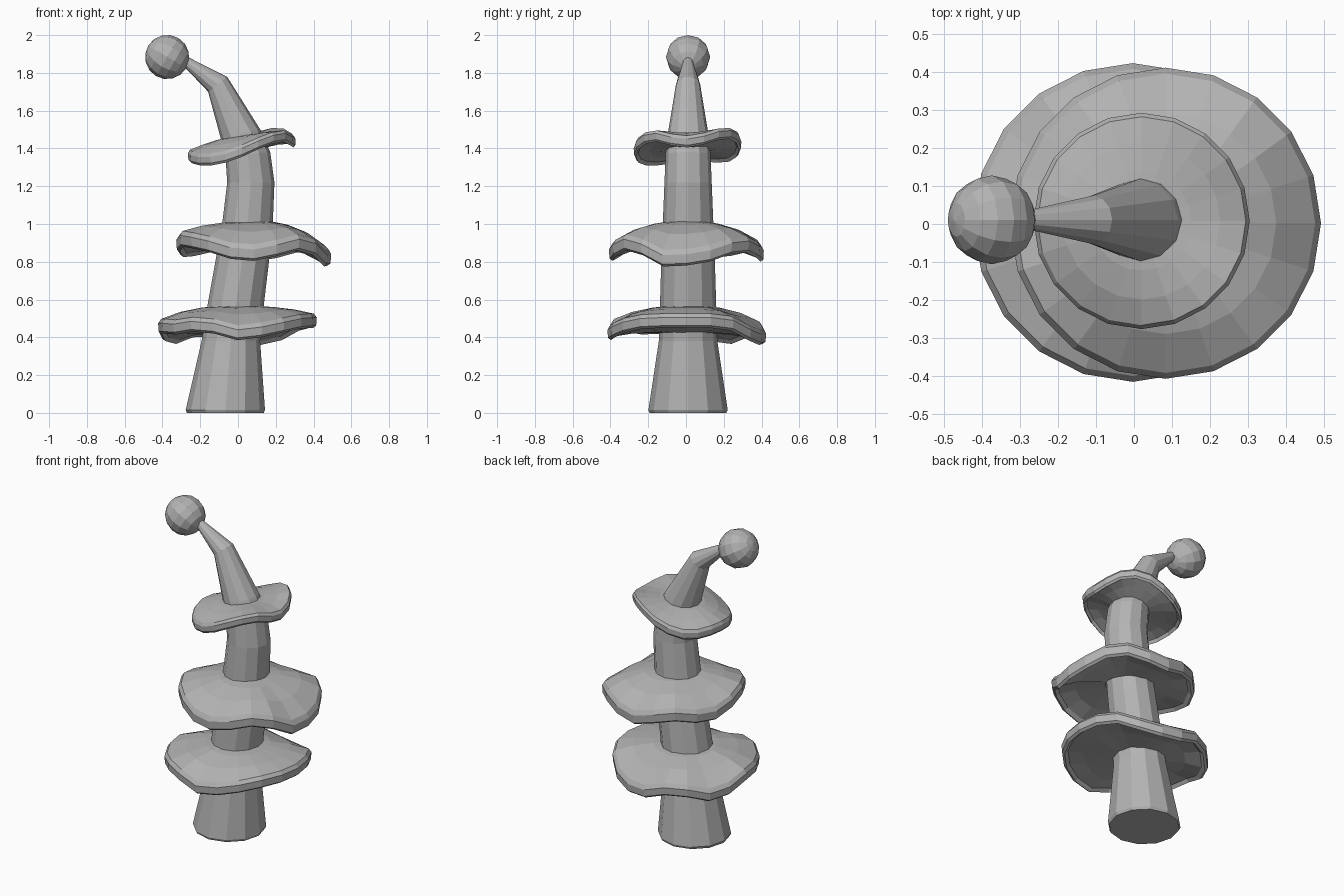
import bpy, bmesh, math
from mathutils import Vector, Matrix

if "Cube" in bpy.data.objects:
    bpy.data.objects.remove(bpy.data.objects["Cube"])

grey = bpy.data.materials.new("plain grey")
grey.diffuse_color = (0.45, 0.45, 0.45, 1)
grey.use_nodes = True
grey.node_tree.nodes["Principled BSDF"].inputs["Base Color"].default_value = grey.diffuse_color


def make_object(name, bm):
    bmesh.ops.recalc_face_normals(bm, faces=bm.faces)
    mesh = bpy.data.meshes.new(name)
    bm.to_mesh(mesh)
    bm.free()
    mesh.materials.append(grey)
    obj = bpy.data.objects.new(name, mesh)
    bpy.context.collection.objects.link(obj)
    return obj


def loft(name, rings, closed=False):
    """Skin a list of point rings; close it into a loop or cap both ends."""
    bm = bmesh.new()
    vs = [[bm.verts.new(p) for p in ring] for ring in rings]
    n = len(vs[0])
    pairs = list(zip(vs, vs[1:]))
    if closed:
        pairs.append((vs[-1], vs[0]))
    for a, b in pairs:
        for i in range(n):
            j = (i + 1) % n
            bm.faces.new((a[i], a[j], b[j], b[i]))
    if not closed:
        bm.faces.new(vs[0])
        bm.faces.new(vs[-1])
    return make_object(name, bm)


# Bent, tapering stalk: centre x, height, radius, lean in degrees
stalk = [(-0.067, 0.0, 0.203, 0), (-0.067, 0.015, 0.21, 0), (-0.038, 0.38, 0.155, 0),
         (-0.008, 0.60, 0.148, 0), (0.022, 0.80, 0.142, 0), (0.05, 1.0, 0.134, 0),
         (0.068, 1.22, 0.125, 0), (0.052, 1.37, 0.119, 5), (0.012, 1.48, 0.107, 12),
         (-0.108, 1.74, 0.064, 38), (-0.285, 1.867, 0.024, 58)]
SIDES = 12
rings = []
for x, z, r, lean in stalk:
    c, s = math.cos(math.radians(lean)), math.sin(math.radians(lean))
    ring = []
    for i in range(SIDES):
        a = 2 * math.pi * i / SIDES
        u = r * math.cos(a)
        ring.append((x + u * c, 0.011 + r * math.sin(a), z + u * s))
    rings.append(ring)
loft("stalk", rings)


def frill(name, centre, inner, outer, crown, tilt, depth, rim, height):
    """Wavy thick brim; rim lists the lower edge height around the circle."""
    # (fraction of radius, blend to rim, offset from rim edge, offset from crown)
    profile = [(0.0, 0.0, 0, 0.0), (0.25, 0.10, height, 0.0), (0.62, 0.42, height, 0.0),
               (0.95, 0.94, height, 0), (1.0, 1.0, height * 0.75, 0),
               (0.99, 1.0, 0.012, 0), (0.94, 1.0, 0.0, 0), (0.88, 0.95, 0.018, -depth),
               (0.58, 0.50, 0.03, -depth), (0.0, 0.0, 0, -depth)]
    n = len(rim)
    loops = []
    for f, blend, edge, lift in profile:
        r = inner + (outer - inner) * f
        ring = []
        for i in range(n):
            a = 2 * math.pi * i / n
            x, y = r * math.cos(a), r * math.sin(a)
            z = (crown + tilt * x + lift) * (1 - blend) + (rim[i] + edge) * blend
            ring.append((centre[0] + x, centre[1] + y, z))
        loops.append(ring)
    loft(name, loops, closed=True)


# Three frills up the stalk
frill("lower_frill", (-0.003, 0.004), 0.11, 0.42, 0.565, 0.0, 0.14,
      [.45, .45, .435, .385, .36, .365, .405, .40, .365, .38,
       .42, .42, .415, .43, .42, .385, .40, .425, .445, .45], 0.073)
frill("middle_frill", (0.083, 0.002), 0.10, 0.41, 1.012, 0.0, 0.13,
      [.78, .80, .84, .85, .82, .80, .83, .85, .83, .825,
       .855, .88, .87, .85, .815, .805, .83, .86, .835, .775], 0.08)
frill("upper_frill", (0.02, 0.008), 0.08, 0.285, 1.468, 0.13, 0.085,
      [1.405, 1.42, 1.445, 1.45, 1.43, 1.39, 1.355, 1.33, 1.325, 1.33,
       1.33, 1.32, 1.31, 1.31, 1.325, 1.355, 1.395, 1.425, 1.435, 1.415], 0.06)

# Ball at the tip, its pole lined up with the stalk
bm = bmesh.new()
axis = Vector((-0.85, 0, 0.5)).to_track_quat('Z', 'Y').to_matrix().to_4x4()
bmesh.ops.create_uvsphere(bm, u_segments=12, v_segments=8, radius=0.117,
                          matrix=Matrix.Translation((-0.375, 0.011, 1.884)) @ axis)
make_object("tip_ball", bm)
